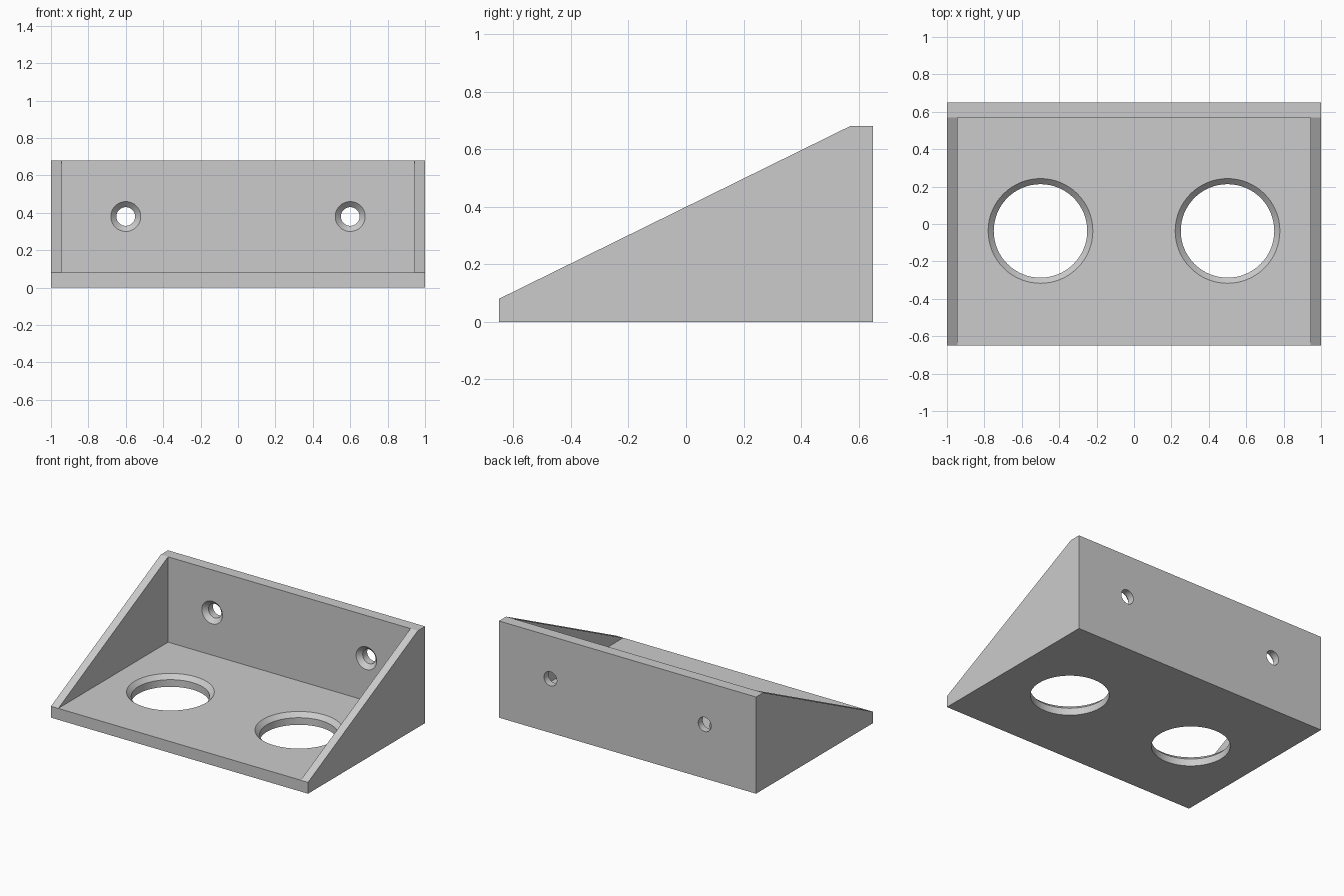
import bpy, bmesh, math
from mathutils import Matrix, Vector

if "Cube" in bpy.data.objects:
    bpy.data.objects.remove(bpy.data.objects["Cube"], do_unlink=True)

HALF_X, HALF_Y, HEIGHT = 1.0, 0.65, 0.68
PLATE, SIDE = 0.08, 0.057            # floor/back thickness, side wall thickness
CHAMFER = 0.03

grey = bpy.data.materials.new("plain grey")
grey.use_nodes = True
colour = (0.6, 0.6, 0.6, 1)
grey.diffuse_color = colour
grey.node_tree.nodes["Principled BSDF"].inputs["Base Color"].default_value = colour


def add_object(name, bm):
    bmesh.ops.recalc_face_normals(bm, faces=bm.faces[:])
    mesh = bpy.data.meshes.new(name)
    bm.to_mesh(mesh)
    bm.free()
    mesh.materials.append(grey)
    obj = bpy.data.objects.new(name, mesh)
    bpy.context.collection.objects.link(obj)
    return obj


def extrude_x(name, profile, half):
    """Extrude a (y, z) profile from -half to +half along x."""
    bm = bmesh.new()
    face = bm.faces.new([bm.verts.new((-half, y, z)) for y, z in profile])
    out = bmesh.ops.extrude_face_region(bm, geom=[face])["geom"]
    verts = [v for v in out if isinstance(v, bmesh.types.BMVert)]
    bmesh.ops.translate(bm, verts=verts, vec=(2 * half, 0, 0))
    return add_object(name, bm)


def countersink(name, centre, turn, radius, segments=64):
    """Countersunk bore entering the surface at centre along local -z."""
    rings = [(0.02, radius + CHAMFER + 0.02), (-CHAMFER, radius), (-PLATE - 0.05, radius)]
    bm = bmesh.new()
    loops = []
    for z, r in rings:
        loops.append([bm.verts.new((r * math.cos(a), r * math.sin(a), z))
                      for a in (2 * math.pi * i / segments for i in range(segments))])
    for low, high in zip(loops, loops[1:]):
        for i in range(segments):
            j = (i + 1) % segments
            bm.faces.new((low[i], low[j], high[j], high[i]))
    bm.faces.new(loops[0])
    bm.faces.new(loops[-1])
    bm.transform(Matrix.Translation(Vector(centre)) @ Matrix.Rotation(turn, 4, 'X'))
    return add_object(name, bm)


# Wedge-shaped body with a flat strip on top of the back wall
inner_y = HALF_Y - PLATE
bracket = extrude_x("bracket", [(-HALF_Y, 0), (HALF_Y, 0), (HALF_Y, HEIGHT),
                                (inner_y, HEIGHT), (-HALF_Y, PLATE)], HALF_X)

# Open interior between the two side walls
cutters = [extrude_x("interior_cutter", [(-1, PLATE), (inner_y, PLATE),
                                         (inner_y, 1), (-1, 1)], HALF_X - SIDE)]

# Large floor holes and small screw holes in the back wall
for s in (-1, 1):
    cutters.append(countersink("floor_hole_cutter", (0.5 * s, -0.037, PLATE), 0, 0.25))
    cutters.append(countersink("screw_hole_cutter", (0.6 * s, inner_y, 0.38),
                               math.pi / 2, 0.05, 48))

bpy.ops.object.select_all(action='DESELECT')
bracket.select_set(True)
bpy.context.view_layer.objects.active = bracket
for cutter in cutters:
    cutter.hide_render = True
    mod = bracket.modifiers.new("cut", 'BOOLEAN')
    mod.operation = 'DIFFERENCE'
    mod.solver = 'EXACT'
    mod.object = cutter
    bpy.ops.object.modifier_apply(modifier=mod.name)
    bpy.data.objects.remove(cutter, do_unlink=True)

# Smooth bores, crisp edges
bpy.ops.object.shade_smooth_by_angle(angle=math.radians(20))
